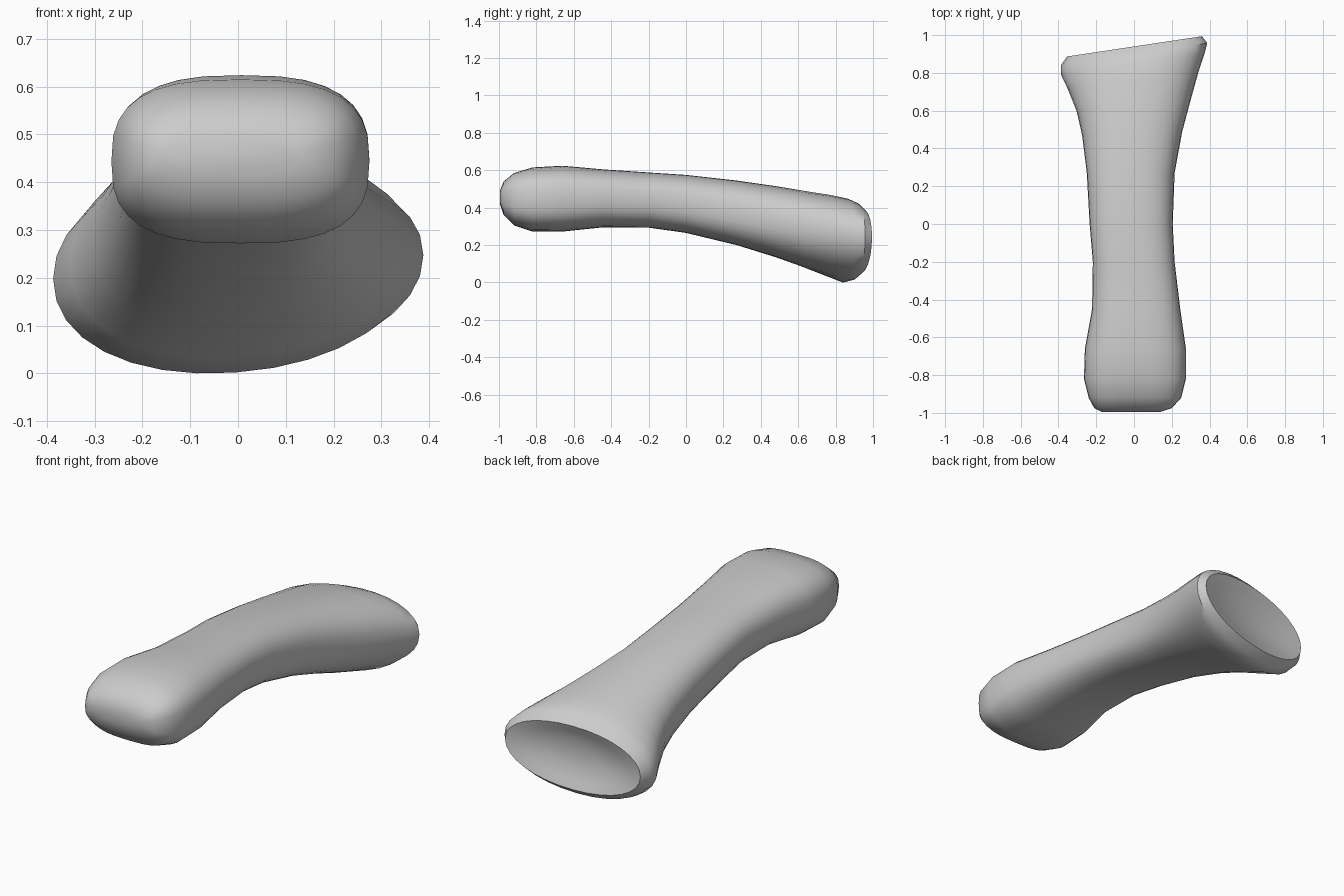
import bpy
import bmesh
from math import sin, cos, pi

cube = bpy.data.objects.get("Cube")
if cube:
    bpy.data.objects.remove(cube)

SIDES = 32

# Cross-sections along the shaft: y, left x, right x, bottom z, top z, tilt, squareness
SECTIONS = [
    (-0.995, -.17, .14, .42, .49, 0, 3),
    (-0.975, -.21, .20, .36, .54, 0, 3),
    (-0.92, -.24, .25, .305, .585, 0, 3),
    (-0.82, -.265, .275, .272, .615, 0, 2.8),
    (-0.66, -.26, .275, .272, .624, 0, 2.7),
    (-0.45, -.222, .245, .294, .605, 0, 2.6),
    (-0.20, -.218, .215, .293, .588, 0, 2.6),
    (0.00, -.235, .205, .265, .575, 0, 2.6),
    (0.27, -.25, .215, .20, .545, 0, 2.5),
    (0.48, -.275, .255, .135, .515, .2, 2.4),
    (0.62, -.305, .295, .085, .492, .4, 2.3),
    (0.76, -.352, .34, .035, .468, .8, 2.2),
    (0.85, -.387, .375, .002, .448, 1, 2.1),
    (0.90, -.385, .388, .015, .425, 1, 2.1),
    (0.94, -.355, .36, .05, .385, 1, 2.1),
    # hollow of the joint socket
    (0.925, -.28, .28, .09, .35, 1, 2),
    (0.90, -.15, .15, .15, .29, 1, 2),
]


def ring(bm, y, left, right, low, high, tilt, power):
    """Rounded cross-section; tilt slants the flared end sideways."""
    verts = []
    for i in range(SIDES):
        a = 2 * pi * i / SIDES
        c, s = cos(a), sin(a)
        p = 2 / power
        u = abs(c) ** p * (1 if c > 0 else -1)
        v = abs(s) ** p * (1 if s > 0 else -1)
        x = (left + right) / 2 + u * (right - left) / 2
        z = (low + high) / 2 + v * (high - low) / 2
        verts.append(bm.verts.new((x, y + .15 * tilt * x, z + .07 * tilt * x)))
    return verts


# Loft the rings into one closed bone
bm = bmesh.new()
rings = [ring(bm, *s) for s in SECTIONS]
for a, b in zip(rings, rings[1:]):
    for i in range(SIDES):
        j = (i + 1) % SIDES
        bm.faces.new((a[i], a[j], b[j], b[i]))
bm.faces.new(rings[0])
bm.faces.new(rings[-1])
bmesh.ops.recalc_face_normals(bm, faces=bm.faces)
mesh = bpy.data.meshes.new("finger_bone")
bm.to_mesh(mesh)
bm.free()
bone = bpy.data.objects.new("finger_bone", mesh)
bpy.context.collection.objects.link(bone)

# Plain grey material
grey = bpy.data.materials.new("bone_grey")
grey.use_nodes = True
colour = (.6, .6, .6, 1)
grey.diffuse_color = colour
grey.node_tree.nodes["Principled BSDF"].inputs["Base Color"].default_value = colour
mesh.materials.append(grey)

bpy.context.view_layer.objects.active = bone
bone.select_set(True)
bpy.ops.object.shade_smooth_by_angle(angle=.7)
